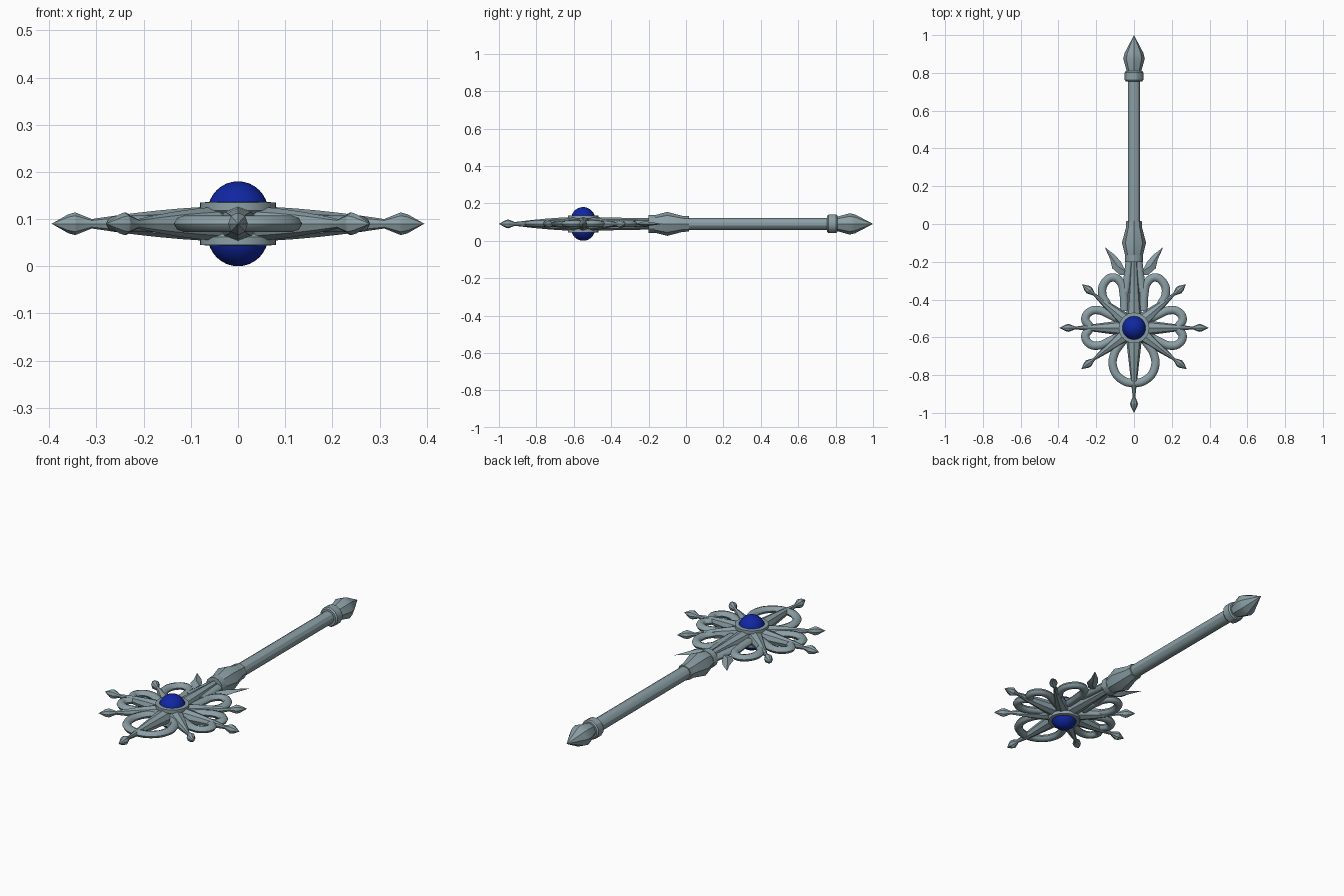
import bpy, bmesh, math
from mathutils import Matrix, Vector

cube = bpy.data.objects.get("Cube")
if cube:
    bpy.data.objects.remove(cube)

HUB = Vector((0, -0.55, 0.09))


def material(name, colour):
    m = bpy.data.materials.new(name)
    m.use_nodes = True
    m.diffuse_color = colour
    m.node_tree.nodes["Principled BSDF"].inputs["Base Color"].default_value = colour
    return m


METAL = material("grey steel", (0.26, 0.35, 0.38, 1))
BLUE = material("blue gem", (0.005, 0.02, 0.36, 1))


def finish(name, bm, mat, angle=30):
    bmesh.ops.recalc_face_normals(bm, faces=bm.faces)
    mesh = bpy.data.meshes.new(name)
    bm.to_mesh(mesh)
    bm.free()
    mesh.materials.append(mat)
    ob = bpy.data.objects.new(name, mesh)
    bpy.context.collection.objects.link(ob)
    bpy.ops.object.select_all(action="DESELECT")
    ob.select_set(True)
    bpy.context.view_layer.objects.active = ob
    bpy.ops.object.shade_smooth_by_angle(angle=math.radians(angle))
    return ob


def loft(name, stations, sides, matrix, turn=0.0):
    """Skin ellipses (distance, half width, half height) along local +x."""
    bm = bmesh.new()
    rings = []
    for d, w, h in stations:
        ring = []
        for i in range(sides):
            a = math.tau * (i + turn) / sides
            ring.append(bm.verts.new(matrix @ Vector((d, w * math.cos(a), h * math.sin(a)))))
        rings.append(ring)
    for r, s in zip(rings, rings[1:]):
        for i in range(sides):
            j = (i + 1) % sides
            bm.faces.new((r[i], r[j], s[j], s[i]))
    bm.faces.new(rings[0])
    bm.faces.new(rings[-1])
    bmesh.ops.remove_doubles(bm, verts=bm.verts, dist=0.0004)
    return finish(name, bm, METAL)


def tube(name, points, closed=False):
    """Slightly flattened round bar through the given (x, y) points."""
    cu = bpy.data.curves.new(name, "CURVE")
    cu.dimensions = "3D"
    cu.bevel_depth = 0.022
    cu.bevel_resolution = 2
    cu.resolution_u = 8
    cu.use_fill_caps = True
    sp = cu.splines.new("BEZIER")
    sp.bezier_points.add(len(points) - 1)
    for p, (x, y) in zip(sp.bezier_points, points):
        p.co = (x, y, 0)
        p.handle_left_type = p.handle_right_type = "AUTO"
    temp = bpy.data.objects.new(name, cu)
    bpy.context.collection.objects.link(temp)
    deps = bpy.context.evaluated_depsgraph_get()
    bm = bmesh.new()
    bm.from_mesh(temp.evaluated_get(deps).to_mesh())
    bpy.data.objects.remove(temp)
    for v in bm.verts:
        v.co.z = v.co.z * 0.8 + HUB.z
    return finish(name, bm, METAL, 50)


# Star rays, each ending in a small faceted bud
def ray(name, degrees, length):
    neck = length - 0.085
    st = [(0.03, 0.045, 0.037)]
    for i in range(1, 7):
        t = i / 6
        st.append((0.03 + (neck - 0.03) * t, 0.045 - 0.038 * t, 0.037 - 0.027 * t ** 1.6))
    st += [(length - 0.05, 0.021, 0.024), (length - 0.035, 0.018, 0.02), (length, 0, 0)]
    loft(name, st, 8, Matrix.Translation(HUB) @ Matrix.Rotation(math.radians(degrees), 4, "Z"))


ray("front_ray", -90, 0.45)
for side, s in (("left", 1), ("right", -1)):
    for part, angle, length in (("side", 0, 0.395), ("front_corner", -38, 0.355), ("back_corner", 40, 0.36)):
        ray(f"{side}_{part}_ray", 90 + s * (angle - 90), length)
loft("back_ray", [(0.03, 0.045, 0.037), (0.2, 0.03, 0.033), (0.38, 0.016, 0.03)], 8,
     Matrix.Translation(HUB) @ Matrix.Rotation(math.pi / 2, 4, "Z"))

# Curled bars between the rays
side_half = [(0.09, -0.5), (0.14, -0.475), (0.185, -0.457), (0.235, -0.465), (0.258, -0.505), (0.235, -0.548)]
back_loop = [(0.14, -0.43), (0.168, -0.37), (0.155, -0.31), (0.11, -0.283), (0.07, -0.31),
             (0.055, -0.37), (0.05, -0.46)]
front_half = [(0.06, -0.62), (0.105, -0.69), (0.11, -0.76), (0.07, -0.82), (0, -0.842)]
stem = [(0.022, -0.19), (0.03, -0.26), (0.045, -0.36)]
for side, s in (("left", 1), ("right", -1)):
    lower = [(x, 2 * HUB.y - y) for x, y in reversed(side_half[:-1])]
    tube(f"{side}_side_loop", [(s * x, y) for x, y in side_half + lower])
    tube(f"{side}_back_loop", [(s * x, y) for x, y in back_loop])
    tube(f"{side}_stem", [(s * x, y) for x, y in stem])
tube("front_loop", front_half + [(-x, y) for x, y in reversed(front_half[:-1])])

# Pointed leaves beside the socket
for side, s in (("left", 1), ("right", -1)):
    outline = [(0.02, -0.27), (0.075, -0.27), (0.115, -0.235), (0.125, -0.19), (0.155, -0.122),
               (0.1, -0.165), (0.07, -0.2), (0.05, -0.24)]
    bm = bmesh.new()
    rim = [bm.verts.new((s * x, y, HUB.z)) for x, y in outline]
    for z in (0.014, -0.014):
        ridge = bm.verts.new((s * 0.088, -0.222, HUB.z + z))
        for i in range(len(rim)):
            bm.faces.new((rim[i], rim[(i + 1) % len(rim)], ridge))
    finish(f"{side}_leaf", bm, METAL)

# Hub: stepped collar around the gem
bm = bmesh.new()
profile = [(0.062, -0.03), (0.062, -0.046), (0.081, -0.045), (0.081, -0.028), (0.074, -0.022),
           (0.074, 0.022), (0.081, 0.028), (0.081, 0.045), (0.062, 0.046), (0.062, 0.03)]
verts = [bm.verts.new(HUB + Vector((r, 0, z))) for r, z in profile]
edges = [bm.edges.new((verts[i], verts[i - 1])) for i in range(len(verts))]
bmesh.ops.spin(bm, geom=verts + edges, cent=HUB, axis=(0, 0, 1), angle=math.tau, steps=32, use_merge=True)
bmesh.ops.remove_doubles(bm, verts=bm.verts, dist=0.0004)
finish("hub_collar", bm, METAL)

# Gem domes above and below
for name, z in (("upper_gem", 0.026), ("lower_gem", -0.026)):
    bm = bmesh.new()
    bmesh.ops.create_uvsphere(bm, u_segments=32, v_segments=16, radius=0.064,
                              matrix=Matrix.Translation(HUB + Vector((0, 0, z))))
    finish(name, bm, BLUE, 60)

# Handle parts along +y
ALONG = Matrix.Translation((0, 0, HUB.z)) @ Matrix.Rotation(math.pi / 2, 4, "Z")


def turned(name, profile, sides, turn=0.0):
    loft(name, [(d, r, r) for d, r in profile], sides, ALONG, turn)


turned("shaft", [(-0.02, 0.034), (0.78, 0.034)], 12, 0.5)
turned("socket", [(-0.2, 0.042), (-0.17, 0.046), (-0.1, 0.064), (-0.02, 0.043), (0.015, 0.041), (0.015, 0.034)], 8)
turned("socket_band", [(-0.2, 0.048), (-0.165, 0.048)], 12)
turned("end_collar", [(0.755, 0.045), (0.762, 0.051), (0.803, 0.051), (0.81, 0.045)], 12, 0.5)
turned("end_spike", [(0.8, 0.036), (0.875, 0.057), (0.905, 0.05), (1.0, 0.0)], 8)
